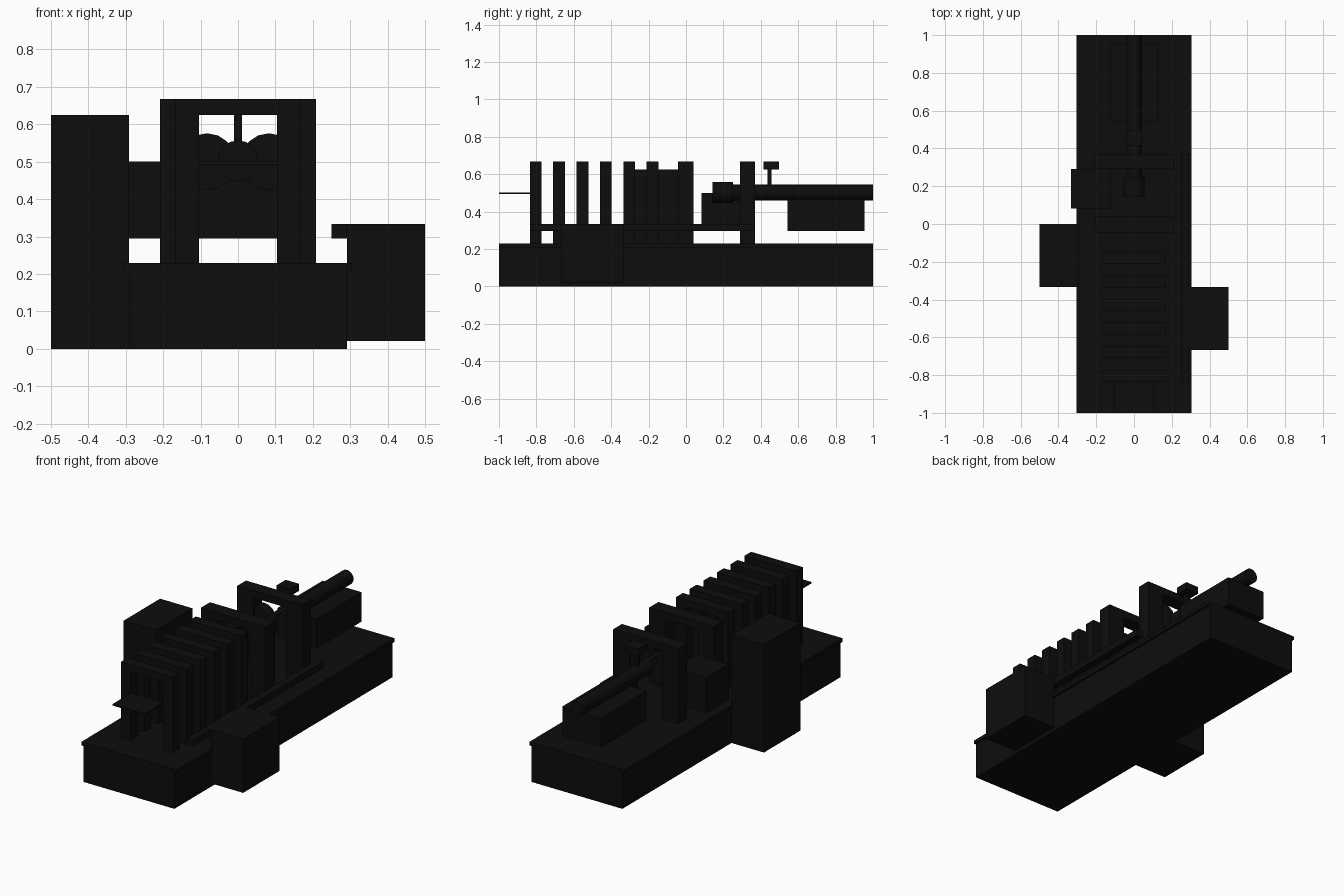
import bpy
import bmesh
from math import pi
from mathutils import Matrix

cube = bpy.data.objects.get("Cube")
if cube:
    bpy.data.objects.remove(cube, do_unlink=True)

black = bpy.data.materials.new("near_black")
black.use_nodes = True
shade = (0.004, 0.004, 0.004, 1)
black.diffuse_color = shade
black.node_tree.nodes["Principled BSDF"].inputs["Base Color"].default_value = shade


def add_object(name, bm):
    mesh = bpy.data.meshes.new(name)
    bm.to_mesh(mesh)
    bm.free()
    mesh.materials.append(black)
    obj = bpy.data.objects.new(name, mesh)
    bpy.context.collection.objects.link(obj)
    return obj


def add_box(bm, x, y, z):
    """Add a box given its (low, high) range on each axis."""
    size = [b - a for a, b in (x, y, z)]
    mid = [(a + b) / 2 for a, b in (x, y, z)]
    bmesh.ops.create_cube(bm, size=1, matrix=Matrix.Translation(mid) @ Matrix.Diagonal((*size, 1)))


def box(name, x, y, z):
    bm = bmesh.new()
    add_box(bm, x, y, z)
    return add_object(name, bm)


def rod(name, x, y, z, radius, sides):
    """Cylinder lying along y."""
    bm = bmesh.new()
    place = Matrix.Translation((x, (y[0] + y[1]) / 2, z)) @ Matrix.Rotation(pi / 2, 4, 'X')
    bmesh.ops.create_cone(bm, cap_ends=True, segments=sides, radius1=radius,
                          radius2=radius, depth=y[1] - y[0], matrix=place)
    return add_object(name, bm)


def arch(name, half_width, y):
    """Portal: two legs and a top beam, as one profile extruded along y."""
    inner, low, beam, top = 0.104, 0.229, 0.625, 0.667
    outline = [(-half_width, low), (-half_width, top), (half_width, top), (half_width, low),
               (inner, low), (inner, beam), (-inner, beam), (-inner, low)]
    bm = bmesh.new()
    face = bm.faces.new([bm.verts.new((px, y[0], pz)) for px, pz in outline])
    ext = bmesh.ops.extrude_face_region(bm, geom=[face])
    moved = [v for v in ext["geom"] if isinstance(v, bmesh.types.BMVert)]
    bmesh.ops.translate(bm, verts=moved, vec=(0, y[1] - y[0], 0))
    bmesh.ops.recalc_face_normals(bm, faces=bm.faces)
    return add_object(name, bm)


# Long base with an overhanging top plate
box("base", (-0.292, 0.292), (-1, 1), (0, 0.21))
box("base_top", (-0.305, 0.305), (-1, 1), (0.208, 0.229))

# Cabinets on either side
box("tall_cabinet", (-0.5, -0.292), (-0.333, 0), (0, 0.625))
box("low_cabinet", (0.292, 0.5), (-0.667, -0.333), (0.021, 0.333))
box("side_box", (-0.333, -0.125), (0.083, 0.292), (0.295, 0.5))
box("side_rail", (0.25, 0.292), (-0.833, 0.37), (0.295, 0.333))

# Row of thin arches, then two wide ones
for i in range(6):
    start = -0.835 + i * 0.125
    arch(f"thin_arch_{i + 1}", 0.167, (start, start + 0.0625))
arch("wide_arch_front", 0.208, (-0.044, 0.04))
arch("wide_arch_back", 0.208, (0.29, 0.37))

# Feed tray
box("feed_tray", (-0.104, 0.104), (-1, -0.83), (0.493, 0.502))

# Barrel with its hub, paired wheels and support block
rod("barrel", 0, (0.25, 1), 0.502, 0.042, 16)
rod("barrel_hub", 0, (0.143, 0.25), 0.502, 0.055, 16)
for side, x in (("left", 0.083), ("right", -0.083)):
    rod(f"{side}_wheel", x, (0.3, 0.36), 0.5, 0.076, 16)
box("barrel_support", (-0.125, 0.125), (0.542, 0.955), (0.295, 0.465))

# Knob standing on the barrel
box("knob_post", (-0.011, 0.011), (0.436, 0.456), (0.53, 0.63))
box("knob_cap", (-0.042, 0.042), (0.415, 0.497), (0.625, 0.667))
